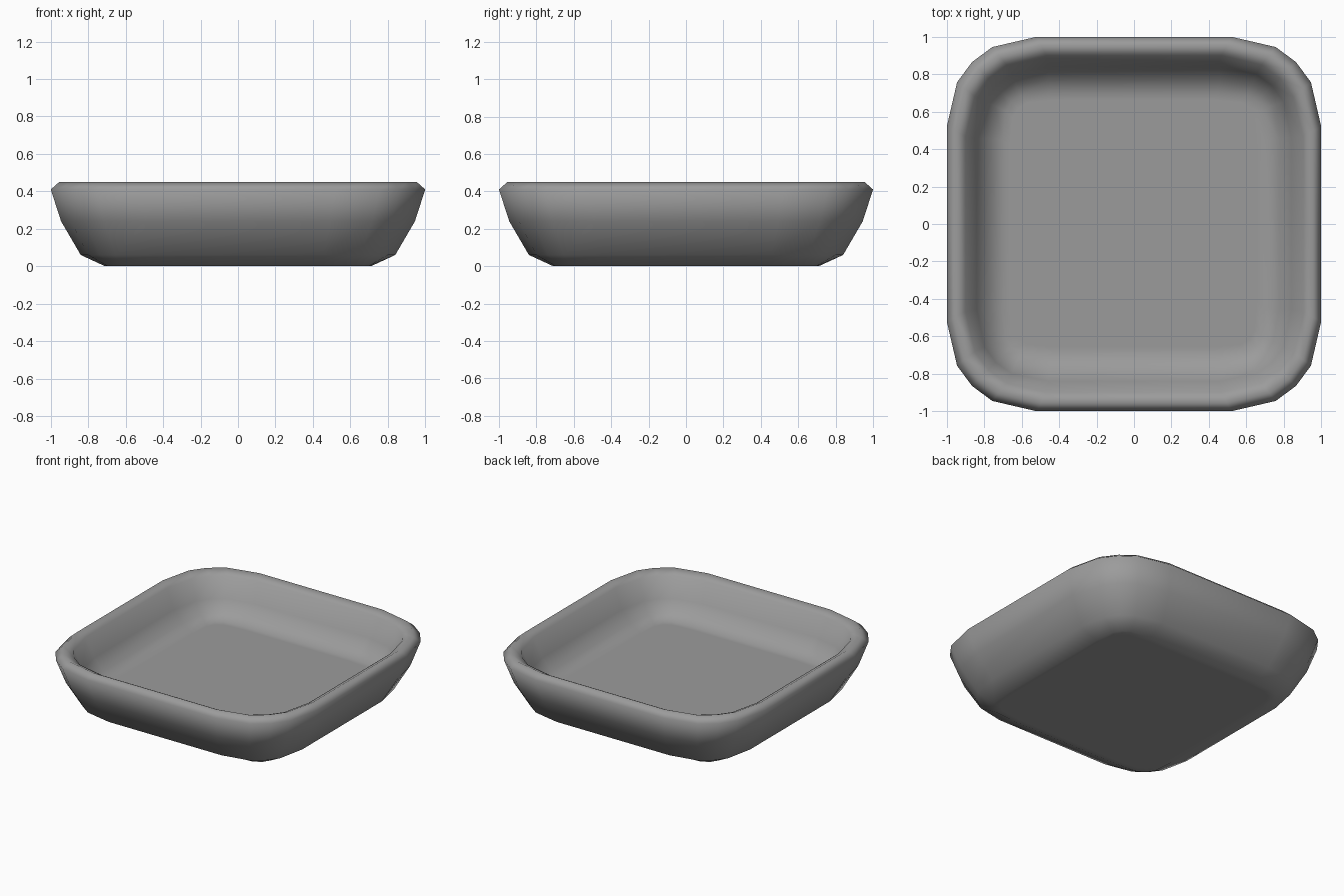
import bpy
import bmesh

# Remove the default cube
cube = bpy.data.objects.get("Cube")
if cube:
    bpy.data.objects.remove(cube, do_unlink=True)

# Grey glaze
glaze = bpy.data.materials.new("grey_glaze")
glaze.use_nodes = True
colour = (0.33, 0.33, 0.33, 1.0)
glaze.diffuse_color = colour
glaze.node_tree.nodes["Principled BSDF"].inputs["Base Color"].default_value = colour

# Corner outlines for half-width 1: soft for the wall, tight for the floors
SOFT = [(1, .52), (.945, .757), (.865, .865), (.757, .945), (.52, 1)]
TIGHT = [(1, .64), (.98, .86), (.935, .935), (.86, .98), (.64, 1)]

# Profile from the underside, over the rim, to the inner floor:
# half-width, height, corner tightness
PROFILE = [
    (.67, 0, 1), (.71, 0, 1),
    (.84, .06, .2), (.945, .24, 0), (1, .41, 0), (.955, .45, 0),
    (.90, .42, 0), (.84, .28, .2), (.77, .20, .6),
    (.70, .17, 1), (.66, .17, 1),
]


def outline(half, tight):
    """Rounded square as four turned copies of one corner."""
    corner = [(half * (s[0] + (t[0] - s[0]) * tight),
               half * (s[1] + (t[1] - s[1]) * tight))
              for s, t in zip(SOFT, TIGHT)]
    points = []
    for _ in range(4):
        points += corner
        corner = [(-y, x) for x, y in corner]
    return points


# Dish: loft the outlines and cap both floors
bm = bmesh.new()
rings = [[bm.verts.new((x, y, z)) for x, y in outline(half, tight)]
         for half, z, tight in PROFILE]
for low, high in zip(rings, rings[1:]):
    n = len(low)
    for i in range(n):
        j = (i + 1) % n
        bm.faces.new((low[i], low[j], high[j], high[i]))
bm.faces.new(rings[0][::-1])
bm.faces.new(rings[-1])
bmesh.ops.recalc_face_normals(bm, faces=bm.faces[:])
for face in bm.faces:
    face.smooth = True

mesh = bpy.data.meshes.new("square_dish")
bm.to_mesh(mesh)
bm.free()
mesh.materials.append(glaze)
dish = bpy.data.objects.new("square_dish", mesh)
bpy.context.collection.objects.link(dish)
